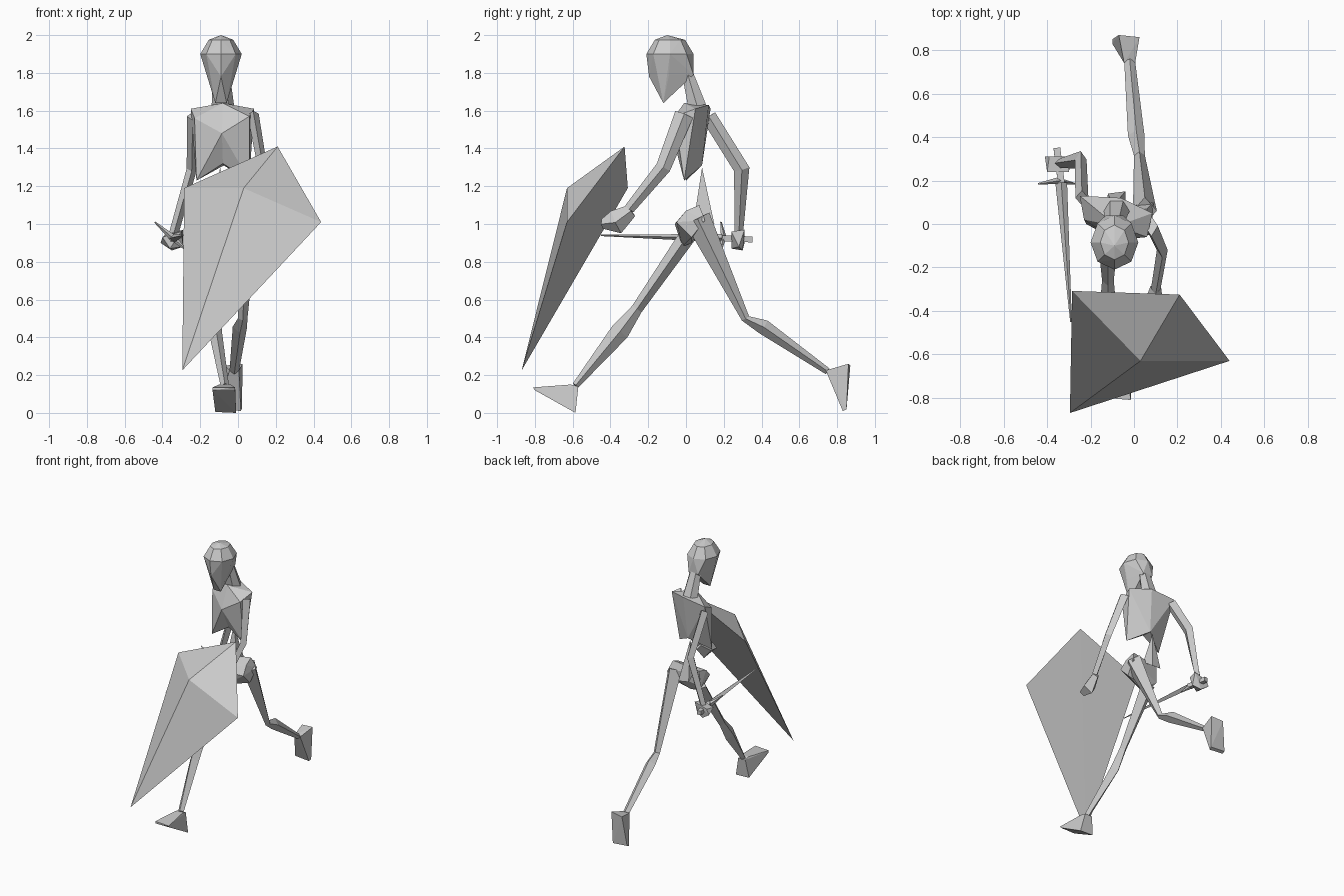
import bpy, bmesh, math
from mathutils import Vector


def finish(name, bm):
    bmesh.ops.remove_doubles(bm, verts=bm.verts, dist=0.0005)
    bmesh.ops.recalc_face_normals(bm, faces=bm.faces)
    me = bpy.data.meshes.new(name)
    bm.to_mesh(me)
    bm.free()
    ob = bpy.data.objects.new(name, me)
    bpy.context.collection.objects.link(ob)
    return ob


def skin(bm, rings):
    """Join rings of vertices and cap both ends."""
    n = len(rings[0])
    for a, b in zip(rings, rings[1:]):
        for i in range(n):
            j = (i + 1) % n
            bm.faces.new((a[i], a[j], b[j], b[i]))
    bm.faces.new(rings[0])
    bm.faces.new(rings[-1])


def limb(name, path, sides=4, turn=0.0):
    """Faceted tube along (x, y, z, half width, half depth) stations."""
    bm = bmesh.new()
    pts = [Vector(p[:3]) for p in path]
    rings = []
    for k, p in enumerate(path):
        d = (pts[min(k + 1, len(pts) - 1)] - pts[max(k - 1, 0)]).normalized()
        side = Vector((1, 0, 0))
        side = (side - d * side.dot(d)).normalized()
        up = d.cross(side)
        rings.append([])
        for i in range(sides):
            a = 2 * math.pi * i / sides + turn
            rings[-1].append(bm.verts.new(
                pts[k] + side * math.cos(a) * p[3] + up * math.sin(a) * p[4]))
    skin(bm, rings)
    return finish(name, bm)


def hull(name, pts):
    bm = bmesh.new()
    for p in pts:
        bm.verts.new(p)
    bmesh.ops.convex_hull(bm, input=bm.verts)
    return finish(name, bm)


def mesh(name, pts, faces):
    bm = bmesh.new()
    vs = [bm.verts.new(p) for p in pts]
    for f in faces:
        bm.faces.new([vs[i] for i in f])
    return finish(name, bm)


# Head: domed crown above a face tapering to the chin
head = [(-.09, -.1, 2.0)]
for z, y, rx, ry in ((1.975, -.085, .065, .08), (1.9, -.085, .11, .125)):
    for i in range(8):
        a = math.pi * i / 4 + math.pi / 2
        head.append((-.09 + rx * math.cos(a), y + ry * math.sin(a), z))
head += [(-.165, -.09, 1.79), (-.015, -.09, 1.79), (-.09, -.195, 1.78),
         (-.13, .04, 1.79), (-.05, .04, 1.79),
         (-.12, -.12, 1.64), (-.06, -.12, 1.64)]
hull("head", head)

# Neck
limb("neck", [(-.088, .01, 1.79, .045, .035),
              (-.08, .06, 1.62, .06, .055)], 6)

# Twisted rib cage with a hanging point on each side
mesh("rib_cage",
     [(-.08, -.01, 1.64), (-.06, .12, 1.63), (-.25, .13, 1.61), (-.23, .02, 1.56),
      (.085, .05, 1.61), (.06, -.06, 1.57), (-.22, 0, 1.23), (.06, -.01, 1.23),
      (-.085, -.075, 1.48), (-.08, 0, 1.32), (-.075, .085, 1.31)],
     [(0, 1, 2), (0, 2, 3), (0, 3, 8), (3, 6, 8), (8, 6, 9), (2, 6, 3),
      (2, 1, 10), (2, 10, 6), (6, 10, 9), (0, 4, 1), (0, 5, 4), (0, 8, 5),
      (5, 8, 7), (8, 9, 7), (4, 5, 7), (4, 10, 1), (4, 7, 10), (7, 9, 10)])

# Waist spike and pelvis
hull("waist", [(-.095, .085, 1.3), (-.13, .06, 1.08), (-.04, .05, 1.07),
               (-.12, .14, 1.01), (-.04, .15, 1.0)])
hull("pelvis", [(.08, -.05, 1.01), (.07, 0, 1.07), (.06, .07, 1.1), (.09, .1, 1.02),
                (.08, .03, .93), (-.06, .03, .9), (-.11, -.02, .88),
                (-.16, -.06, 1.0), (-.17, 0, 1.06), (-.15, .06, 1.07), (-.16, .05, .95)])

# Legs: stepping leg in front, pushing leg behind
limb("front_leg", [(-.12, .01, .94, .055, .045), (-.12, -.26, .55, .027, .03),
                   (-.12, -.35, .43, .035, .05), (-.07, -.585, .145, .022, .018)])
limb("rear_leg", [(.05, .06, 1.03, .055, .07), (.025, .315, .5, .025, .022),
                  (.01, .41, .455, .038, .04), (-.02, .75, .22, .025, .018)])

# Feet
hull("front_foot", [(-.1, -.61, .15), (-.04, -.61, .15), (-.1, -.57, .14),
                    (-.04, -.57, .14), (-.135, -.8, .135), (-.015, -.81, .135),
                    (-.135, -.8, .12), (-.015, -.8, .12),
                    (-.12, -.585, .005), (-.01, -.585, 0)])
hull("rear_foot", [(-.045, .74, .225), (.005, .74, .225), (-.04, .76, .2),
                   (0, .76, .2), (-.07, .87, .25), (.025, .86, .26),
                   (-.1, .85, .03), (.02, .85, .02), (-.1, .83, .02), (.015, .83, .01)])

# Arms
limb("sword_arm", [(-.24, .12, 1.57, .03, .04), (-.245, .295, 1.29, .027, .042),
                   (-.34, .28, .95, .025, .022)])
limb("shield_arm", [(.08, -.01, 1.58, .03, .05), (.13, -.12, 1.3, .025, .04),
                    (.1, -.3, 1.08, .022, .028)])

# Hands
hull("sword_hand", [(-.4, .24, .93), (-.39, .31, .94), (-.3, .24, .96), (-.29, .31, .97),
                    (-.41, .31, .9), (-.36, .24, .87), (-.35, .3, .86), (-.29, .28, .88)])
limb("shield_hand", [(.1, -.29, 1.07, .025, .035), (.09, -.37, 1.01, .045, .065),
                     (.08, -.445, 1.0, .03, .025)])

# Sword: tapered blade, crossed guard, grip
limb("blade", [(-.335, .19, .925, .027, .022), (-.29, -.45, .94, .004, .004)])
limb("guard", [(-.44, .185, 1.01, .004, .004), (-.35, .2, .93, .018, .015),
               (-.27, .185, .86, .004, .004)])
limb("grip", [(-.335, .19, .925, .022, .022), (-.355, .35, .918, .022, .022)],
     4, math.pi / 4)

# Kite shield: raised centre in front, nearly flat back
mesh("shield", [(.03, -.63, 1.19), (-.285, -.308, 1.19), (.21, -.325, 1.41),
                (.44, -.63, 1.01), (-.295, -.87, .225)],
     [(0, 2, 1), (0, 3, 2), (0, 4, 3), (0, 1, 4), (1, 2, 4), (2, 3, 4)])
